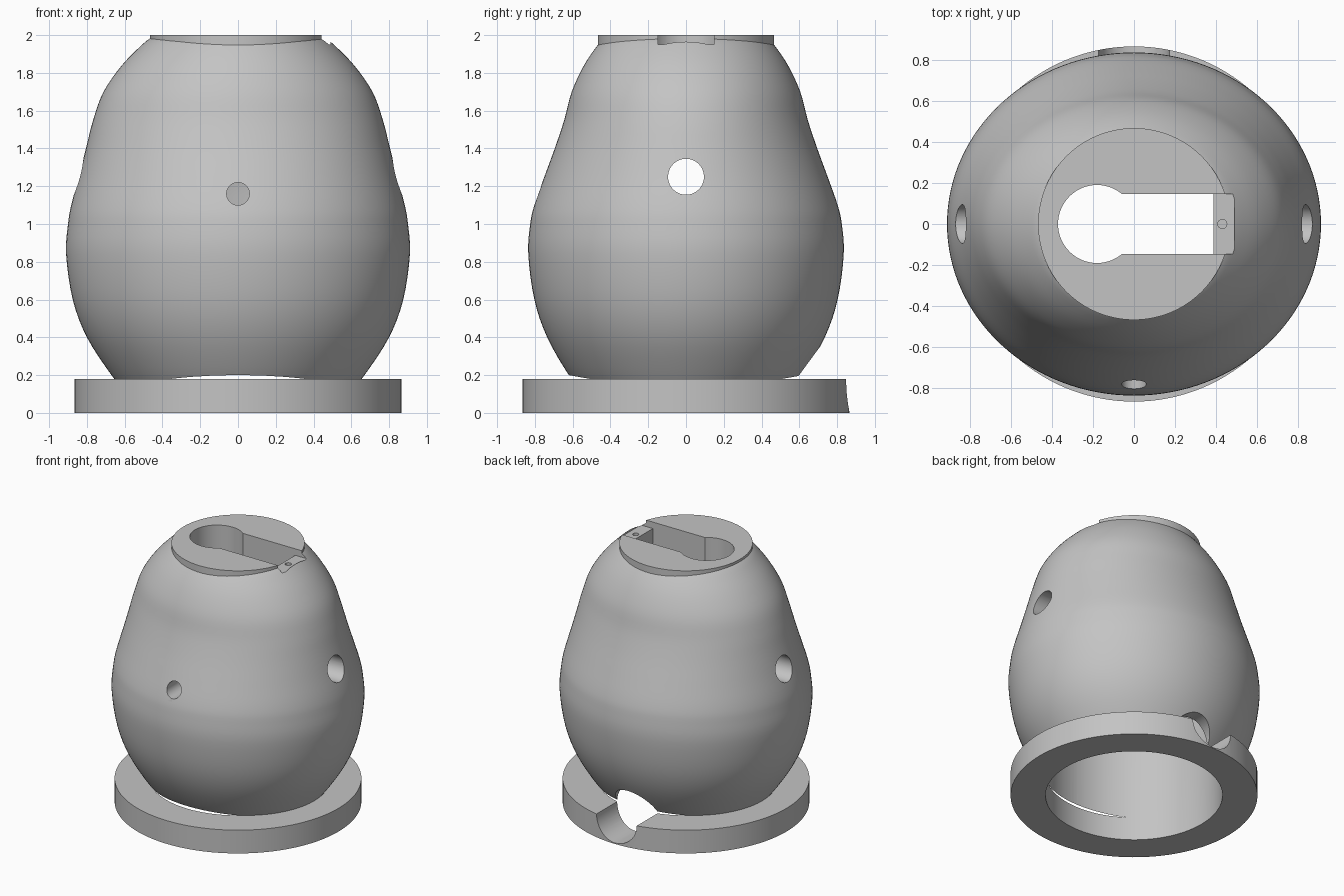
import bpy, bmesh, math
from mathutils import Matrix, Vector

cube = bpy.data.objects.get("Cube")
if cube:
    bpy.data.objects.remove(cube, do_unlink=True)

SEG = 128

# Single plain grey
grey = bpy.data.materials.new("plain grey")
grey.use_nodes = True
colour = (0.55, 0.55, 0.55, 1)
grey.diffuse_color = colour
grey.node_tree.nodes["Principled BSDF"].inputs["Base Color"].default_value = colour


def finish(name, bm):
    bmesh.ops.recalc_face_normals(bm, faces=bm.faces)
    mesh = bpy.data.meshes.new(name)
    bm.to_mesh(mesh)
    bm.free()
    mesh.materials.append(grey)
    obj = bpy.data.objects.new(name, mesh)
    bpy.context.collection.objects.link(obj)
    return obj


def loft(name, levels):
    """Closed solid through elliptical sections (z, x radius, y radius)."""
    bm = bmesh.new()
    rings = []
    for z, rx, ry in levels:
        angles = [2 * math.pi * i / SEG for i in range(SEG)]
        rings.append([bm.verts.new((rx * math.cos(a), ry * math.sin(a), z)) for a in angles])
    for low, high in zip(rings, rings[1:]):
        for i in range(SEG):
            j = (i + 1) % SEG
            bm.faces.new((low[i], low[j], high[j], high[i]))
    bm.faces.new(rings[0][::-1])
    bm.faces.new(rings[-1])
    return finish(name, bm)


def cylinder(name, radius, start, end, seg=64):
    start, end = Vector(start), Vector(end)
    axis = end - start
    turn = axis.to_track_quat('Z', 'Y').to_matrix().to_4x4()
    bm = bmesh.new()
    bmesh.ops.create_cone(bm, cap_ends=True, segments=seg, radius1=radius, radius2=radius,
                          depth=axis.length,
                          matrix=Matrix.Translation((start + end) / 2) @ turn)
    return finish(name, bm)


def box(name, low, high):
    bm = bmesh.new()
    bmesh.ops.create_cube(bm, size=1)
    for v in bm.verts:
        v.co = [lo if c < 0 else hi for c, lo, hi in zip(v.co, low, high)]
    return finish(name, bm)


def smooth_path(points, steps=4):
    """Catmull-Rom interpolation of the section list."""
    pts = [Vector(p) for p in points]
    pts = [2 * pts[0] - pts[1]] + pts + [2 * pts[-1] - pts[-2]]
    out = []
    for a, b, c, d in zip(pts, pts[1:], pts[2:], pts[3:]):
        for k in range(steps):
            t = k / steps
            out.append(0.5 * (2 * b + (c - a) * t + (2 * a - 5 * b + 4 * c - d) * t ** 2
                              + (3 * b - a - 3 * c + d) * t ** 3))
    return out + [pts[-2]]


def combine(target, other, operation):
    mod = target.modifiers.new(operation.lower(), 'BOOLEAN')
    mod.operation = operation
    mod.solver = 'EXACT'
    mod.object = other
    bpy.context.view_layer.objects.active = target
    bpy.ops.object.modifier_apply(modifier=mod.name)
    bpy.data.objects.remove(other, do_unlink=True)


# Egg-shaped body, oval in the middle and round at the top
body_sections = [
    (0.12, 0.60, 0.545), (0.2, 0.67, 0.62), (0.4, 0.80, 0.735), (0.6, 0.875, 0.803),
    (0.84, 0.91, 0.835), (1.0, 0.90, 0.825), (1.1, 0.883, 0.803), (1.25, 0.843, 0.75),
    (1.4, 0.805, 0.695), (1.55, 0.767, 0.645), (1.7, 0.712, 0.605), (1.84, 0.615, 0.54),
    (1.95, 0.507, 0.465), (1.99, 0.455, 0.42)]
housing = loft("housing", smooth_path(body_sections))

# Base ring and flat top disc
combine(housing, cylinder("base_ring", 0.865, (0, 0, 0), (0, 0, 0.18), SEG), 'UNION')
combine(housing, cylinder("top_disc", 0.467, (0, 0, 1.88), (0, 0, 2), SEG), 'UNION')

# Hollow inside, open at the bottom
cavity = [(-0.1, 0.62), (1.15, 0.62), (1.5, 0.54), (1.72, 0.42)]
combine(housing, loft("cavity", [(z, r, r) for z, r in cavity]), 'DIFFERENCE')

# Keyhole slot, its shallow end step and the small screw hole
cutters = [
    cylinder("keyhole", 0.19, (-0.18, 0, 1.5), (-0.18, 0, 2.1)),
    box("slot", (-0.18, -0.147, 1.5), (0.387, 0.147, 2.1)),
    box("slot_step", (0.3, -0.147, 1.95), (0.49, 0.147, 2.1)),
    cylinder("screw_hole", 0.022, (0.43, 0, 1.85), (0.43, 0, 2.1), 32),
    # Side holes, front hole and rear cable notch
    cylinder("side_holes", 0.095, (-1.2, 0, 1.25), (1.2, 0, 1.25)),
    cylinder("front_hole", 0.06, (0, -1.2, 1.16), (0, -0.4, 1.16)),
    cylinder("cable_notch", 0.172, (0, 0.3, 0.18), (0, 1.2, 0.18)),
]
for cutter in cutters:
    combine(housing, cutter, 'DIFFERENCE')

# Smooth shading with crisp edges
bpy.ops.object.select_all(action='DESELECT')
housing.select_set(True)
bpy.context.view_layer.objects.active = housing
bpy.ops.object.shade_smooth_by_angle(angle=math.radians(25))
